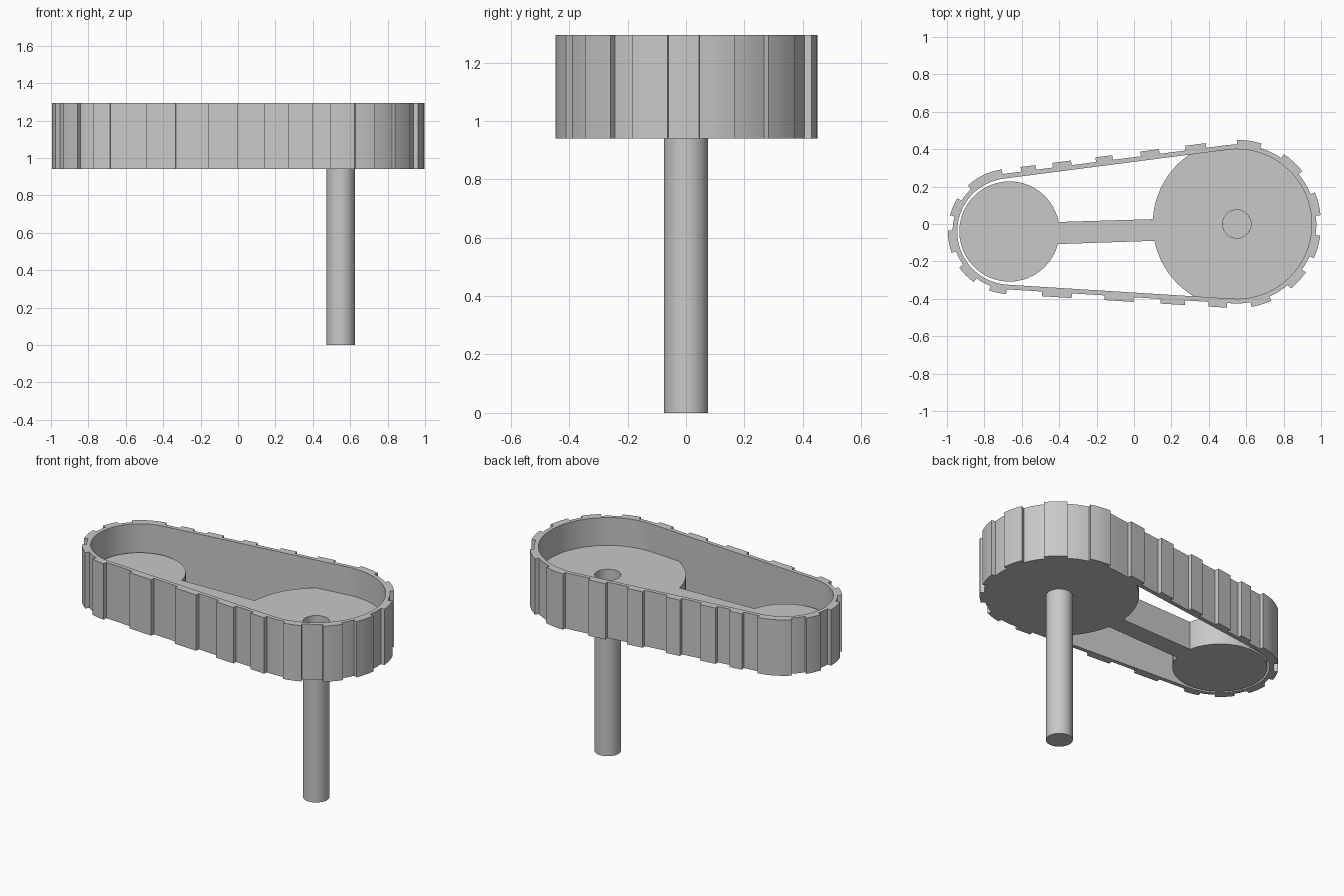
import bpy, bmesh
from math import sin, cos, asin, atan2, hypot, radians, degrees, ceil
from mathutils import Vector

cube = bpy.data.objects.get("Cube")
if cube:
    bpy.data.objects.remove(cube, do_unlink=True)

grey = bpy.data.materials.new("plain grey")
grey.use_nodes = True
grey.diffuse_color = (0.58, 0.58, 0.58, 1)
grey.node_tree.nodes["Principled BSDF"].inputs["Base Color"].default_value = (0.58, 0.58, 0.58, 1)

# Shared layout
BIG, BIG_R = Vector((0.55, 0)), 0.40
SMALL, SMALL_R = Vector((-0.66, -0.04)), 0.285
BASE_Z, PLATE_Z, TOP_Z = 0.94, 1.118, 1.295
WALL, LUG = 0.025, 0.05
axis = BIG - SMALL
tilt = degrees(atan2(axis.y, axis.x))
spread = degrees(asin((BIG_R - SMALL_R) / axis.length))
TOP_A, LOW_A = 90 + tilt + spread, 270 + tilt - spread


def polar(centre, r, deg):
    return centre + Vector((cos(radians(deg)), sin(radians(deg)))) * r


def circle(centre, r, n):
    return [polar(centre, r, 360 * i / n) for i in range(n)]


def finish(name, bm):
    bmesh.ops.remove_doubles(bm, verts=bm.verts, dist=0.0001)
    bmesh.ops.recalc_face_normals(bm, faces=bm.faces)
    mesh = bpy.data.meshes.new(name)
    bm.to_mesh(mesh)
    bm.free()
    mesh.materials.append(grey)
    ob = bpy.data.objects.new(name, mesh)
    bpy.context.collection.objects.link(ob)
    bpy.ops.object.select_all(action="DESELECT")
    ob.select_set(True)
    bpy.context.view_layer.objects.active = ob
    bpy.ops.object.shade_smooth_by_angle(angle=radians(20))
    return ob


def prism(name, outline, z0, z1):
    bm = bmesh.new()
    face = bm.faces.new([bm.verts.new((p.x, p.y, z0)) for p in outline])
    new = bmesh.ops.extrude_face_region(bm, geom=[face], use_keep_orig=True)["geom"]
    bmesh.ops.translate(bm, vec=(0, 0, z1 - z0),
                        verts=[g for g in new if isinstance(g, bmesh.types.BMVert)])
    return finish(name, bm)


def ring(name, outer, inner, z0, z1):
    """Solid between two matching closed outlines."""
    bm = bmesh.new()
    loops = [[bm.verts.new((p.x, p.y, z)) for p in line]
             for line, z in ((outer, z0), (outer, z1), (inner, z1), (inner, z0))]
    n = len(outer)
    for k in range(4):
        a, b = loops[k], loops[(k + 1) % 4]
        for i in range(n):
            j = (i + 1) % n
            bm.faces.new((a[i], a[j], b[j], b[i]))
    return finish(name, bm)


def belt_point(section, v, off):
    """Point on the belt path: v is degrees on the ends, x on the straight runs."""
    if section == "right":
        return polar(BIG, BIG_R + off, v)
    if section == "left":
        return polar(SMALL, SMALL_R + off, v)
    ang = TOP_A if section == "top" else LOW_A
    a, b = polar(SMALL, SMALL_R, ang), polar(BIG, BIG_R, ang)
    return polar(a.lerp(b, (v - a.x) / (b.x - a.x)), off, ang)


# Belt: each section lists its range and the spans of its raised lugs
top_l, top_r = polar(SMALL, SMALL_R, TOP_A).x, polar(BIG, BIG_R, TOP_A).x
low_l, low_r = polar(SMALL, SMALL_R, LOW_A).x, polar(BIG, BIG_R, LOW_A).x
sections = [
    ("right", LOW_A - 360, TOP_A,
     [(-80, -66), (-50, -35), (-24, -8), (6, 22), (39, 56), (73, 90)]),
    ("top", top_r, top_l,
     [(0.39, 0.28), (0.14, 0.04), (-0.11, -0.2), (-0.33, -0.43), (-0.52, -0.6)]),
    ("left", TOP_A, LOW_A,
     [(98, 133), (148, 165), (179, 200), (215, 234), (250, 266)]),
    ("bottom", low_l, low_r,
     [(-0.49, -0.33), (-0.155, 0), (0.145, 0.275), (0.4, 0.5)]),
]
outer, inner = [], []
for sec, start, end, lugs in sections:
    spans, at = [], start
    for a, b in lugs:
        spans += [(at, a, WALL), (a, b, LUG)]
        at = b
    spans.append((at, end, WALL))
    for a, b, off in spans:
        steps = max(1, ceil(abs(b - a) / 5))
        for i in range(steps + 1):
            v = a + (b - a) * i / steps
            p, q = belt_point(sec, v, off), belt_point(sec, v, 0)
            if not outer or (p - outer[-1]).length > 0.0002:
                outer.append(p)
                inner.append(q)
ring("belt", outer, inner, BASE_Z, TOP_Z)


# Large wheel: a disc trimmed where it meets the belt, with a shaft hole
def wheel_radius(deg):
    trim = BIG_R + 0.01
    if not TOP_A < deg < LOW_A:
        return trim
    away = min(deg - TOP_A, LOW_A - deg)
    return min(0.45, trim / max(0.1, cos(radians(away))))


count = 72
rim = [polar(BIG, wheel_radius(a), a) for a in (i * 360 / count for i in range(count))]
ring("large_wheel", rim, circle(BIG, 0.076, count), BASE_Z, PLATE_Z)

# Small wheel, connecting arm and shaft
prism("small_wheel", circle(Vector((-0.666, -0.04)), 0.268, 48), BASE_Z, PLATE_Z)
arm = [Vector(p) for p in ((-0.43, -0.108), (0.14, -0.089), (0.14, 0.027), (-0.43, 0.01))]
prism("connecting_arm", arm, BASE_Z, PLATE_Z)
prism("shaft", circle(BIG, 0.076, 36), 0, BASE_Z)
